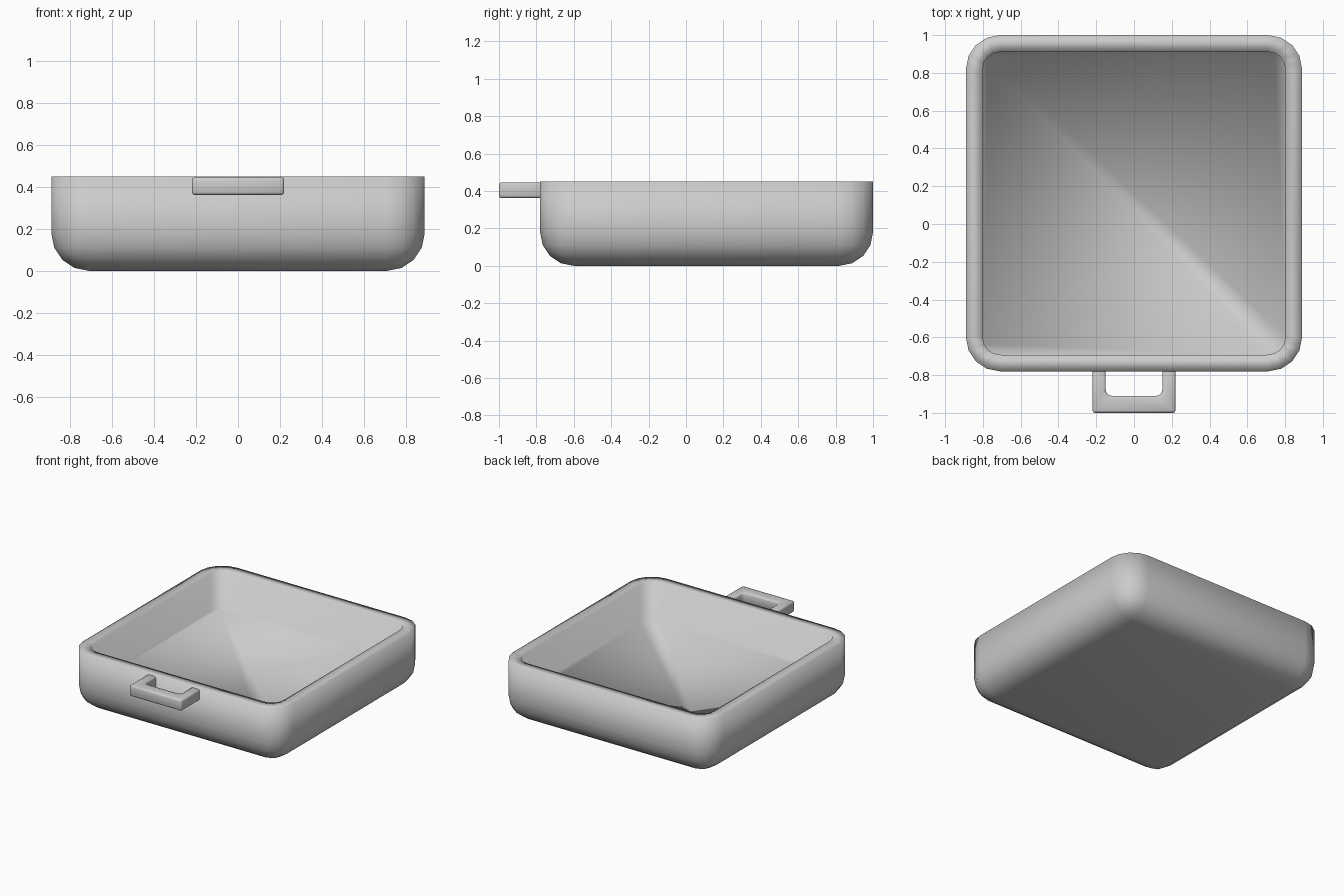
import bpy, bmesh
from mathutils import Matrix, Vector

if "Cube" in bpy.data.objects:
    bpy.data.objects.remove(bpy.data.objects["Cube"])


def finish(bm, name):
    bmesh.ops.recalc_face_normals(bm, faces=bm.faces)
    mesh = bpy.data.meshes.new(name)
    bm.to_mesh(mesh)
    bm.free()
    ob = bpy.data.objects.new(name, mesh)
    bpy.context.collection.objects.link(ob)
    for p in mesh.polygons:
        p.use_smooth = True
    return ob


# Dish body: box with rounded sides and base, hollowed from the top
W, H, WALL, FLOOR, R = 1.78, 0.45, 0.087, 0.16, 0.18
bm = bmesh.new()
bmesh.ops.create_cube(bm, size=1, matrix=Matrix.Translation((0, 0.11, H / 2))
                      @ Matrix.Diagonal((W, W, H, 1)))
edges = [e for e in bm.edges if min(v.co.z for v in e.verts) < 0.01]
bmesh.ops.bevel(bm, geom=edges, offset=R, segments=4, profile=0.5,
                affect='EDGES', clamp_overlap=True)
bm.normal_update()
top = max(bm.faces, key=lambda f: f.calc_center_median().z)
bmesh.ops.inset_region(bm, faces=[top], thickness=WALL, use_even_offset=True)
floor = bmesh.ops.extrude_discrete_faces(bm, faces=[top])["faces"][0]
bmesh.ops.translate(bm, verts=floor.verts, vec=(0, 0, FLOOR - H))
finish(bm, "dish_body")

# Handle: flat U-shaped loop with softened edges
half = [(0.22, -0.76), (0.22, -1.0)]
inner = [(0.15, -0.89), (0.15, -0.76)]
inner = [(0.13, -0.91)] + inner
outline = half + [(-x, y) for x, y in reversed(half)]
outline += [(-x, y) for x, y in reversed(inner)] + inner
bm = bmesh.new()
face = bm.faces.new([bm.verts.new((x, y, 0.362)) for x, y in outline])
ext = bmesh.ops.extrude_face_region(bm, geom=[face])["geom"]
bmesh.ops.translate(bm, verts=[v for v in ext if isinstance(v, bmesh.types.BMVert)],
                    vec=(0, 0, 0.084))
handle = finish(bm, "handle")
bev = handle.modifiers.new("soft_edges", 'BEVEL')
bev.width = 0.013
bev.segments = 2
bev.limit_method = 'ANGLE'
